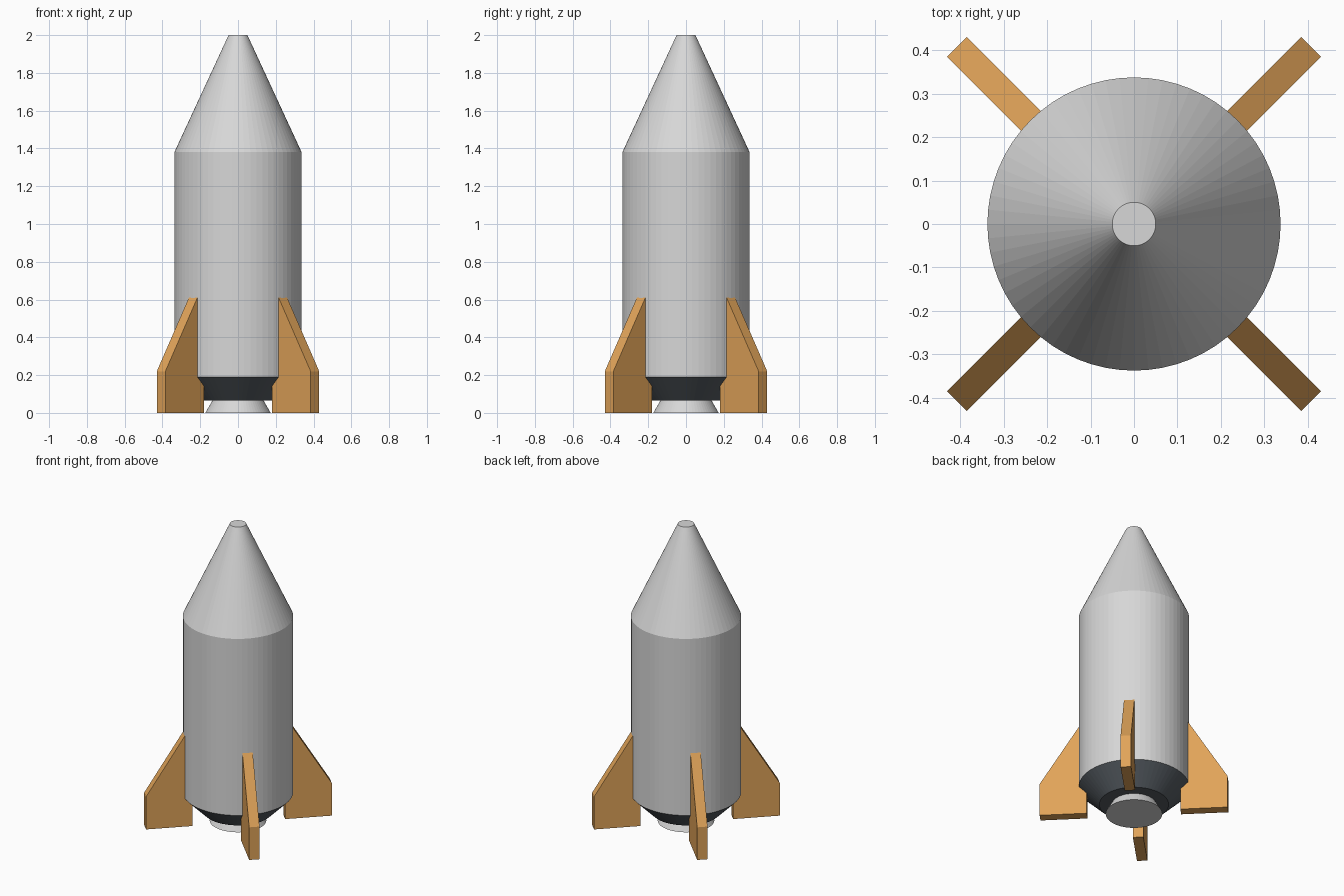
import bpy, bmesh, math

if "Cube" in bpy.data.objects:
    bpy.data.objects.remove(bpy.data.objects["Cube"])

SIDES = 64


def material(name, rgb):
    m = bpy.data.materials.new(name)
    m.diffuse_color = (*rgb, 1.0)
    m.use_nodes = True
    m.node_tree.nodes["Principled BSDF"].inputs["Base Color"].default_value = m.diffuse_color
    return m


GREY = material("light grey", (0.68, 0.68, 0.68))
DARK = material("dark slate", (0.09, 0.105, 0.12))
ORANGE = material("orange tan", (0.75, 0.37, 0.10))


def finish(bm, name, mat):
    bmesh.ops.recalc_face_normals(bm, faces=bm.faces)
    me = bpy.data.meshes.new(name)
    bm.to_mesh(me)
    bm.free()
    me.materials.append(mat)
    ob = bpy.data.objects.new(name, me)
    bpy.context.collection.objects.link(ob)
    return ob


def ring_section(name, r0, z0, r1, z1, mat, cap_low=False, cap_high=False):
    """Straight or tapered round section, with optional end discs."""
    bm = bmesh.new()
    rings = []
    for r, z in ((r0, z0), (r1, z1)):
        rings.append([bm.verts.new((r * math.cos(a), r * math.sin(a), z))
                      for a in (2 * math.pi * i / SIDES for i in range(SIDES))])
    low, high = rings
    for i in range(SIDES):
        j = (i + 1) % SIDES
        bm.faces.new((low[i], low[j], high[j], high[i]))
    if cap_low:
        bm.faces.new(low[::-1])
    if cap_high:
        bm.faces.new(high)
    # outward normals even on the open sections
    bm.normal_update()
    me = bpy.data.meshes.new(name)
    bm.to_mesh(me)
    bm.free()
    me.materials.append(mat)
    ob = bpy.data.objects.new(name, me)
    bpy.context.collection.objects.link(ob)


# Hull, from the tip down
ring_section("nose_cone", 0.337, 1.38, 0.05, 2.0, GREY, cap_high=True)
ring_section("body", 0.337, 0.19, 0.337, 1.38, GREY)
ring_section("tail_skirt", 0.212, 0.065, 0.337, 0.19, DARK, cap_low=True)
ring_section("nozzle", 0.173, 0.0, 0.13, 0.075, GREY, cap_low=True)

# Four diagonal fins: outline in (radius, height), extruded to thickness
FIN = [(0.287, 0.0), (0.576, 0.0), (0.576, 0.22), (0.336, 0.61), (0.287, 0.69)]
HALF = 0.032
for k in range(4):
    bm = bmesh.new()
    face = bm.faces.new([bm.verts.new((r, -HALF, z)) for r, z in FIN])
    out = bmesh.ops.extrude_face_region(bm, geom=[face])["geom"]
    bmesh.ops.translate(bm, vec=(0, 2 * HALF, 0),
                        verts=[v for v in out if isinstance(v, bmesh.types.BMVert)])
    fin = finish(bm, f"fin_{k + 1}", ORANGE)
    fin.rotation_euler.z = math.radians(45 + 90 * k)
